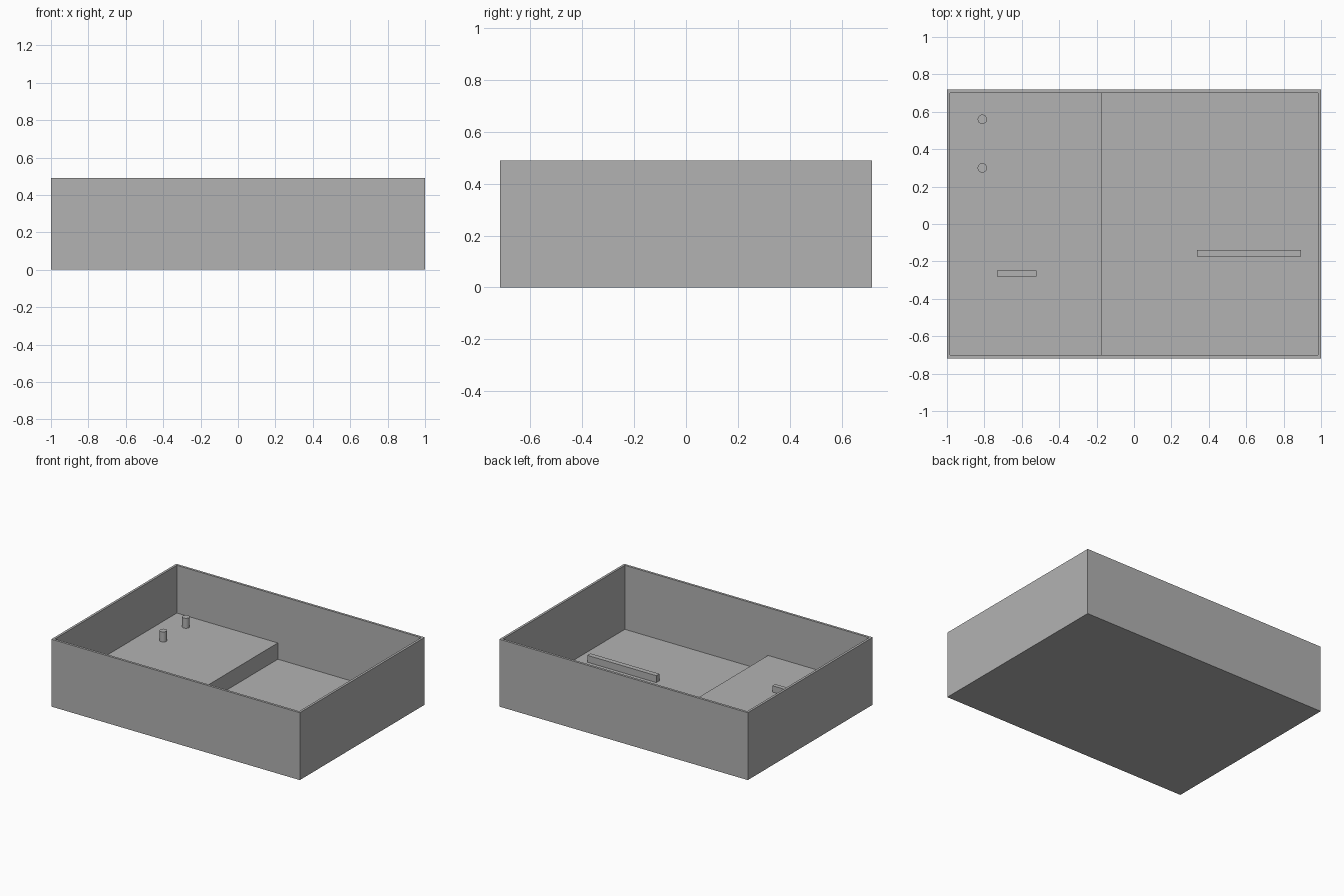
import bpy, bmesh
from mathutils import Matrix, Vector

if "Cube" in bpy.data.objects:
    bpy.data.objects.remove(bpy.data.objects["Cube"])

gray = bpy.data.materials.new("plain_gray")
gray.diffuse_color = (0.448, 0.448, 0.448, 1)
gray.use_nodes = True
gray.node_tree.nodes["Principled BSDF"].inputs["Base Color"].default_value = gray.diffuse_color

HX, HY, HZ = 1.0, 0.718, 0.49      # outer half sizes and height
WALL, FLOOR, DECK = 0.0245, 0.0245, 0.143


def finish(name, bm):
    bmesh.ops.recalc_face_normals(bm, faces=bm.faces)
    mesh = bpy.data.meshes.new(name)
    bm.to_mesh(mesh)
    bm.free()
    mesh.materials.append(gray)
    obj = bpy.data.objects.new(name, mesh)
    bpy.context.collection.objects.link(obj)
    return obj


def box_mesh(lo, hi):
    lo, hi = Vector(lo), Vector(hi)
    bm = bmesh.new()
    place = Matrix.Translation((lo + hi) / 2) @ Matrix.Diagonal((*(hi - lo), 1))
    bmesh.ops.create_cube(bm, size=1, matrix=place)
    return bm


def box(name, lo, hi):
    return finish(name, box_mesh(lo, hi))


def peg(name, x, y, radius, z0, z1):
    bm = bmesh.new()
    bmesh.ops.create_cone(bm, cap_ends=True, segments=32, radius1=radius, radius2=radius,
                          depth=z1 - z0, matrix=Matrix.Translation((x, y, (z0 + z1) / 2)))
    for f in bm.faces:
        f.smooth = len(f.verts) == 4
    for e in bm.edges:
        e.smooth = all(len(f.verts) == 4 for f in e.link_faces)
    return finish(name, bm)


# Open tray: inset the top face, then push a copy of it down to the floor
bm = box_mesh((-HX, -HY, 0), (HX, HY, HZ))
top = max(bm.faces, key=lambda f: f.calc_center_median().z)
bmesh.ops.inset_region(bm, faces=[top], thickness=WALL)
ext = bmesh.ops.extrude_discrete_faces(bm, faces=[top])["faces"][0]
for v in ext.verts:
    v.co.z = FLOOR
finish("tray", bm)

# Raised deck on the left, tucked slightly into the walls
box("raised_deck", (-HX + WALL / 2, -HY + WALL / 2, FLOOR / 2),
    (-0.17, HY - WALL / 2, DECK))

# Low ribs on the deck and on the floor
box("deck_rib", (-0.732, -0.281, DECK - 0.01), (-0.522, -0.249, DECK + 0.046))
box("floor_rib", (0.336, -0.175, FLOOR - 0.01), (0.892, -0.139, FLOOR + 0.05))

# Round pegs on the deck
for name, y in (("back_peg", 0.56), ("front_peg", 0.30)):
    peg(name, -0.811, y, 0.025, DECK - 0.01, 0.216)
